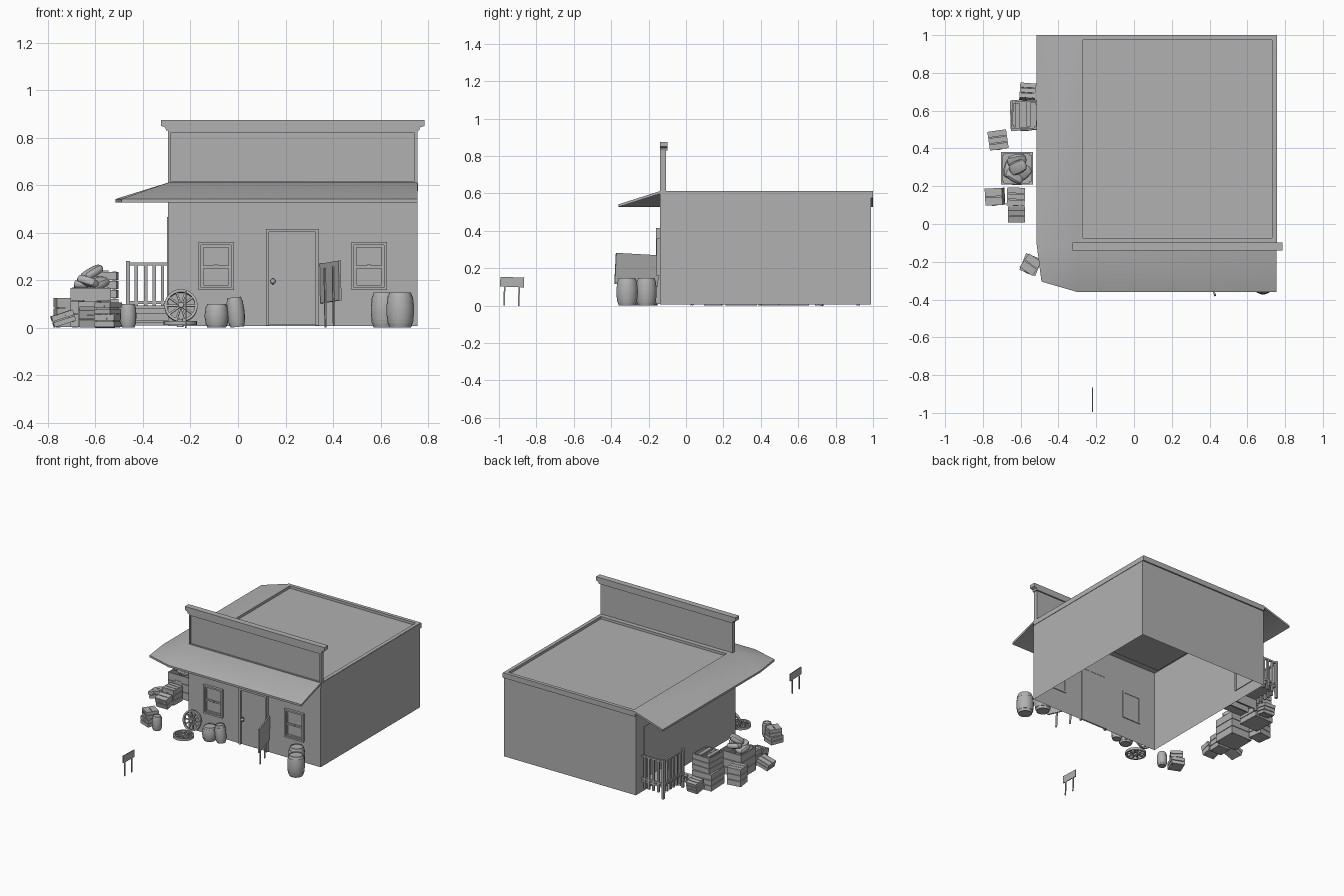
import bpy, bmesh, math
from mathutils import Matrix, Vector, Euler

if "Cube" in bpy.data.objects:
    bpy.data.objects.remove(bpy.data.objects["Cube"])

grey = bpy.data.materials.new("weathered_grey")
grey.diffuse_color = (.44, .44, .44, 1)
grey.use_nodes = True
grey.node_tree.nodes["Principled BSDF"].inputs["Base Color"].default_value = grey.diffuse_color


def finish(bm, name, smooth=False):
    bmesh.ops.recalc_face_normals(bm, faces=bm.faces)
    me = bpy.data.meshes.new(name)
    bm.to_mesh(me)
    bm.free()
    me.materials.append(grey)
    ob = bpy.data.objects.new(name, me)
    bpy.context.collection.objects.link(ob)
    if smooth:
        bpy.ops.object.select_all(action='DESELECT')
        ob.select_set(True)
        bpy.context.view_layer.objects.active = ob
        bpy.ops.object.shade_smooth_by_angle(angle=math.radians(40))
    return ob


def add_box(bm, x0, x1, y0, y1, z0, z1, m=Matrix()):
    c = Vector(((x0 + x1) / 2, (y0 + y1) / 2, (z0 + z1) / 2))
    s = Matrix.Diagonal((x1 - x0, y1 - y0, z1 - z0, 1))
    bmesh.ops.create_cube(bm, size=1, matrix=m @ Matrix.Translation(c) @ s)


def boxes(name, lst, m=Matrix()):
    bm = bmesh.new()
    for b in lst:
        add_box(bm, *b, m)
    return finish(bm, name)


def place(x, y, z=0, rx=0, ry=0, rz=0):
    e = Euler([math.radians(a) for a in (rx, ry, rz)])
    return Matrix.Translation((x, y, z)) @ e.to_matrix().to_4x4()


def frame(x0, x1, z0, z1, w, y0, y1, bottom=True):
    f = [(x0, x0 + w, y0, y1, z0, z1), (x1 - w, x1, y0, y1, z0, z1),
         (x0 + w, x1 - w, y0, y1, z1 - w, z1)]
    return f + ([(x0 + w, x1 - w, y0, y1, z0, z0 + w)] if bottom else [])


# walls: open shell without floor
L, R, F, B = -.295, .755, -.14, .99
bm = bmesh.new()
ring = [(L, F), (R, F), (R, B), (L, B)]
lo = [bm.verts.new((x, y, .007)) for x, y in ring]
hi = [bm.verts.new((x, y, .6)) for x, y in ring]
for i in range(4):
    j = (i + 1) % 4
    bm.faces.new((lo[i], lo[j], hi[j], hi[i]))
finish(bm, "walls")

# roof: flat sunk deck with sloping eaves on front and left
bm = bmesh.new()
V = lambda *p: bm.verts.new(p)
top = [V(R, 1, .612), V(-.29, 1, .612), V(-.29, F, .612), V(R, F, .612)]
rim, deck = [[V(.73, .975, z), V(-.27, .975, z), V(-.27, -.075, z), V(.73, -.075, z)]
             for z in (.612, .594)]
eave = [V(-.515, 1, .542), V(-.515, -.11, .542), V(-.49, -.305, .542),
        V(-.30, -.36, .542), V(R, -.36, .542)]
for i in range(4):
    j = (i + 1) % 4
    bm.faces.new((top[i], top[j], rim[j], rim[i]))
    bm.faces.new((rim[i], rim[j], deck[j], deck[i]))
bm.faces.new(deck)
bm.faces.new((top[1], eave[0], eave[1], top[2]))
for i in (1, 2):
    bm.faces.new((top[2], eave[i], eave[i + 1]))
bm.faces.new((top[2], eave[3], eave[4], top[3]))
ext = bmesh.ops.extrude_face_region(bm, geom=bm.faces[:], use_keep_orig=True)
bmesh.ops.translate(bm, vec=(0, 0, -.014),
                    verts=[v for v in ext['geom'] if isinstance(v, bmesh.types.BMVert)])
finish(bm, "roof", True)
boxes("roof_fascia", [(R - .012, R + .003, F, 1, .575, .61), (L, R, .988, 1, .575, .61)])

# false front with framed panel and cornice
boxes("false_front", [(L, R, -.13, -.108, .6, .85)] + frame(L, R, .606, .83, .011, -.138, -.128))
bm = bmesh.new()
prof = [(-.302, .83), (-.307, .843), (-.325, .85), (-.325, .875),
        (.785, .875), (.785, .85), (.767, .843), (.762, .83)]
f = bm.faces.new([bm.verts.new((x, -.14, z)) for x, z in prof])
e = bmesh.ops.extrude_face_region(bm, geom=[f], use_keep_orig=True)
bmesh.ops.translate(bm, vec=(0, .042, 0),
                    verts=[v for v in e['geom'] if isinstance(v, bmesh.types.BMVert)])
finish(bm, "cornice")

# front door, side door
boxes("door_frame", frame(.117, .34, .01, .415, .013, -.16, -.134, False))
boxes("door", [(.13, .327, -.148, -.136, .012, .402)])
bm = bmesh.new()
bmesh.ops.create_uvsphere(bm, u_segments=12, v_segments=8, radius=.011,
                          matrix=Matrix.Translation((.147, -.162, .195)))
add_box(bm, .143, .151, -.165, -.145, .18, .21)
finish(bm, "door_knob", True)
boxes("side_door", [(-.297, -.29, .71, .89, .09, .45), (-.299, -.288, .70, .715, .09, .465),
                    (-.299, -.288, .885, .90, .09, .465), (-.299, -.288, .70, .90, .45, .465)])

# windows
for k, x in enumerate((-.167, .477)):
    w = .15
    boxes(f"window_{k}", frame(x, x + w, .158, .36, .012, -.158, -.134)
          + frame(x + .012, x + w - .012, .17, .348, .010, -.15, -.138)
          + [(x + .02, x + w - .02, -.151, -.138, .25, .262),
             (x + .02, x + w - .02, -.143, -.137, .17, .348),
             (x + w / 2 - .008, x + w / 2 + .008, -.156, -.15, .252, .266)])

# side landing, steps and railing
boxes("landing", [(-.462, L, .69, .925, .08, .094), (-.46, L, .63, .70, .05, .062),
                  (-.46, L, .56, .64, .02, .032), (-.455, L, .70, .71, .01, .08),
                  (-.455, L, .635, .645, .01, .05)])
rail = []
for z in (.10, .262):
    rail += [(-.47, L, .915, .928, z, z + .012), (-.47, -.457, .69, .928, z, z + .012)]
for x in (-.435, -.395, -.36, -.325):
    rail.append((x, x + .014, .915, .929, .04, .27))
for i in range(6):
    y = .725 + i * .036
    rail.append((-.47, -.457, y, y + .014, .04, .27))
rail += [(-.472, -.455, y, y + .018, 0, .28) for y in (.69, .912)]
boxes("railing", rail)


# slatted crates, resting on their base centre
def crate(name, w, d, h, m, n=3, lid=True):
    t, g = .008, .004
    hs = h / n
    b = [(-w / 2 + t, w / 2 - t, -d / 2 + t, d / 2 - t, .002, h * .75 if lid else .01)]
    for i in range(n):
        z0, z1 = i * hs + g / 2, (i + 1) * hs - g / 2
        b += [(-w / 2, w / 2, s * d / 2 - (t if s > 0 else 0), s * d / 2 + (t if s < 0 else 0), z0, z1)
              for s in (-1, 1)]
        b += [(s * w / 2 - (t if s > 0 else 0), s * w / 2 + (t if s < 0 else 0), -d / 2 + t, d / 2 - t, z0, z1)
              for s in (-1, 1)]
    if lid:
        b += [(-w / 2, w / 2, -d / 2 + i * d / n + g / 2, -d / 2 + (i + 1) * d / n - g / 2, h - t, h)
              for i in range(n)]
    for sx in (-1, 1):
        for sy in (-1, 1):
            cx, cy = sx * (w / 2 - t * 1.5), sy * (d / 2 - t * 1.5)
            b.append((cx - .005, cx + .005, cy - .005, cy + .005, 0, h))
    b.append((-w * .15, w * .15, -d / 2 - .003, -d / 2, h * .62, h * .74))
    return boxes(name, b, m)


crate("crate_sacks", .17, .17, .17, place(-.62, .295), 3, False)
crate("crate_tall_lower", .15, .16, .12, place(-.58, .575, 0, rz=2))
crate("crate_tall_upper", .14, .15, .115, place(-.578, .578, .122, rz=-3), 3, False)
crate("crate_back_low", .085, .08, .075, place(-.563, .692, .005, rx=-12, rz=-4))
crate("crate_outer", .10, .10, .125, place(-.72, .445, 0, rz=8))
crate("crate_tilted", .095, .09, .05, place(-.728, .145, .014, ry=-18, rz=3), 2)
crate("crate_small", .095, .095, .11, place(-.625, .145, 0, rz=-2), 3)
crate("crate_leaning", .09, .07, .075, place(-.622, .06, .008, rx=15), 2)
crate("crate_corner_low", .09, .095, .055, place(-.547, -.215, 0, rz=-22), 2)
crate("crate_corner_high", .082, .088, .05, place(-.547, -.215, .056, rz=-35), 2)


# sacks and loose planks on top of the crates
def sack(name, s, m):
    bm = bmesh.new()
    bmesh.ops.create_cube(bm, size=2)
    bmesh.ops.subdivide_edges(bm, edges=bm.edges[:], cuts=4, use_grid_fill=True)
    for v in bm.verts:
        v.co = v.co.lerp(v.co.normalized(), .7)
    bmesh.ops.transform(bm, verts=bm.verts, matrix=m @ Matrix.Diagonal((*s, 1)))
    finish(bm, name, True)


for i, (x, y, z, rx, ry, rz) in enumerate([
        (-.655, .29, .175, 0, 15, 80), (-.59, .27, .185, 10, -20, 40),
        (-.62, .335, .20, 20, 10, 10), (-.63, .255, .19, -25, 15, -30),
        (-.615, .30, .232, 0, -28, 25)]):
    sack(f"sack_{i}", (.052, .036, .02), place(x, y, z, rx, ry, rz))
boxes("loose_planks", [(-.628, -.605, .51, .64, .225, .238), (-.57, -.545, .515, .645, .226, .24)])


# barrels: lathed bulging body with hoops
def barrel(name, r, h, m):
    bm = bmesh.new()
    prof = [(0, .03), (.74, .03), (.78, 0), (.88, .12), (.91, .12), (.96, .22), (.94, .22), (1, .4),
            (1, .6), (.94, .78), (.96, .78), (.91, .88), (.88, .88), (.78, 1), (.72, 1), (.72, .96), (0, .96)]
    vs = [bm.verts.new((a * r, 0, b * h)) for a, b in prof]
    es = [bm.edges.new(p) for p in zip(vs, vs[1:])]
    bmesh.ops.spin(bm, geom=vs + es, cent=(0, 0, 0), axis=(0, 0, 1), angle=math.tau,
                   steps=18, use_merge=True)
    bmesh.ops.remove_doubles(bm, verts=bm.verts, dist=1e-5)
    bmesh.ops.transform(bm, verts=bm.verts, matrix=m)
    finish(bm, name, True)


barrel("barrel_front", .058, .148, place(.683, -.315))
barrel("barrel_rear", .056, .148, place(.615, -.212))
barrel("tub_by_door", .05, .10, place(-.09, -.192))
barrel("keg_by_door", .037, .125, place(-.003, -.185, .003, ry=-6))
barrel("keg_corner", .034, .10, place(-.462, -.26))


# wagon wheels
def wheel(name, r, m):
    bm = bmesh.new()
    n, t = 24, .009
    sec = [(r, -t), (r, t), (r * .84, t), (r * .84, -t)]
    rings = [[bm.verts.new((a * math.cos(k * math.tau / n), a * math.sin(k * math.tau / n), z))
              for a, z in sec] for k in range(n)]
    for k in range(n):
        p, q = rings[k], rings[(k + 1) % n]
        for i in range(4):
            j = (i + 1) % 4
            bm.faces.new((p[i], p[j], q[j], q[i]))
    bmesh.ops.create_cone(bm, cap_ends=True, segments=12, radius1=r * .2, radius2=r * .16, depth=.034)
    for k in range(10):
        add_box(bm, r * .1, r * .88, -.004, .004, -.005, .005, Matrix.Rotation(k * math.tau / 10, 4, 'Z'))
    bmesh.ops.transform(bm, verts=bm.verts, matrix=m)
    finish(bm, name, True)


wheel("wheel_leaning", .07, place(-.24, -.178, .092, rx=76))
wheel("wheel_flat", .07, place(-.243, -.272, .02))

# sign boards on two posts
boxes("road_sign", [(-.003, .003, -.064, .064, .10, .152), (-.003, .003, -.043, -.035, 0, .1),
                    (-.003, .003, .035, .043, 0, .1)], place(-.22, -.934, 0, rx=-2))
boxes("notice_board", [(-.005, .005, -.122, .122, .105, .272), (-.01, -.004, -.06, -.048, 0, .25),
                       (-.01, -.004, .048, .06, 0, .25)], place(.393, -.272, .004, rx=-3, rz=19))
